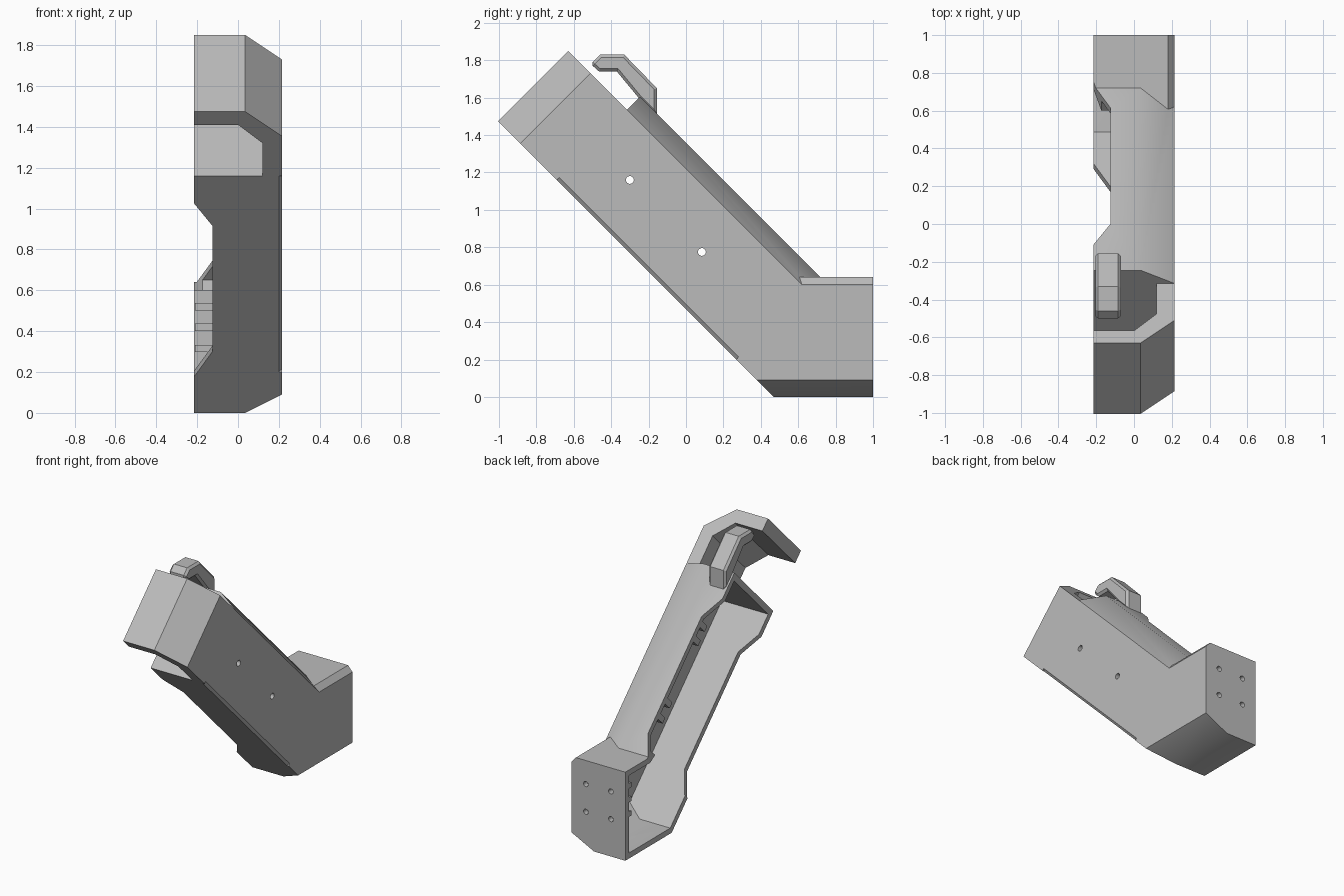
import bpy, bmesh, math
from mathutils import Vector

if "Cube" in bpy.data.objects:
    bpy.data.objects.remove(bpy.data.objects["Cube"])

grey = bpy.data.materials.new("plain grey")
grey.use_nodes = True
colour = (0.5, 0.5, 0.5, 1)
grey.diffuse_color = colour
grey.node_tree.nodes["Principled BSDF"].inputs["Base Color"].default_value = colour

HALF = 0.215


# Sloped frame of the arm: u = z - y runs up the arm, v = y + z across it
def sloped(x, u, v):
    return (x, (v - u) / 2, (u + v) / 2)


def along_u(x, v, u):
    return sloped(x, u, v)


def along_v(x, u, v):
    return sloped(x, u, v)


def along_x(y, z, x):
    return (x, y, z)


def along_y(x, z, y):
    return (x, y, z)


def prism(name, profile, lo, hi, place):
    """Extrude a flat profile from lo to hi in the given frame."""
    bm = bmesh.new()
    ends = [[bm.verts.new(place(a, b, c)) for a, b in profile] for c in (lo, hi)]
    n = len(profile)
    bm.faces.new(ends[0])
    bm.faces.new(ends[1])
    for i in range(n):
        j = (i + 1) % n
        bm.faces.new((ends[0][i], ends[0][j], ends[1][j], ends[1][i]))
    bmesh.ops.recalc_face_normals(bm, faces=bm.faces)
    mesh = bpy.data.meshes.new(name)
    bm.to_mesh(mesh)
    bm.free()
    mesh.materials.append(grey)
    ob = bpy.data.objects.new(name, mesh)
    bpy.context.collection.objects.link(ob)
    return ob


def rod(centre, radius, length, place):
    ring = [(centre[0] + radius * math.cos(k * math.tau / 16),
             centre[1] + radius * math.sin(k * math.tau / 16)) for k in range(16)]
    return prism("drill", ring, length[0], length[1], place)


def activate(ob):
    bpy.ops.object.select_all(action="DESELECT")
    ob.select_set(True)
    bpy.context.view_layer.objects.active = ob


def combine(ob, other, operation):
    """Apply a boolean and throw the second solid away."""
    mod = ob.modifiers.new("combine", "BOOLEAN")
    mod.operation = operation
    mod.solver = "EXACT"
    mod.object = other
    activate(ob)
    bpy.ops.object.modifier_apply(modifier=mod.name)
    bpy.data.objects.remove(other)
    return ob


def foot(name, side, section):
    """Solid bounded by a side outline and a front outline."""
    a = prism(name, side, -0.4, 0.4, along_x)
    return combine(a, prism("front_outline", section, -0.5, 1.5, along_y), "INTERSECT")


# Outer shell: sloped arm joined to the upright foot
shell = prism("half_shell", [(-HALF, 0.47), (0.2, 0.47), (HALF, 0.495), (HALF, 1.22),
                             (0.035, 1.36), (-HALF, 1.36)], -0.08, 1.85, along_u)
base = foot("foot", [(0.47, 0), (1, 0), (1, 0.64), (0.6, 0.64), (0.27, 0.2)],
            [(-HALF, 0), (0.035, 0), (HALF, 0.09), (HALF, 0.6), (0.18, 0.64), (-HALF, 0.64)])
combine(shell, base, "UNION")

# Hollow interior, open on the right side
cavity = prism("arm_cavity", [(-0.3, 0.527), (0.155, 0.527), (0.155, 1.2),
                              (0.02, 1.303), (-0.3, 1.303)], 0, 1.79, along_u)
combine(shell, cavity, "DIFFERENCE")
cavity = foot("foot_cavity", [(0.487, 0.04), (0.96, 0.04), (0.96, 0.6), (0.6, 0.6), (0.25, 0.277)],
              [(-0.3, 0.04), (0.03, 0.04), (0.155, 0.105), (0.155, 0.6), (-0.3, 0.6)])
combine(shell, cavity, "DIFFERENCE")

# Long notch along the open edge
notch = prism("notch", [(-0.305, 1.8), (-0.125, 1.36), (-0.125, 0.13), (-0.305, -0.36)],
              0.3, 1.6, along_v)
combine(shell, notch, "DIFFERENCE")

# Screw holes in the side wall and the back wall
for centre in ((-0.3, 1.16), (0.085, 0.775)):
    combine(shell, rod(centre, 0.021, (0.1, 0.3), along_x), "DIFFERENCE")
for x in (-0.1, 0.1):
    for z in (0.27, 0.47):
        combine(shell, rod((x, z), 0.019, (0.9, 1.1), along_y), "DIFFERENCE")

# Collar wrapped around the open top end
collar = prism("head_collar", [(-HALF, 2.48), (0.035, 2.48), (HALF, 2.24), (HALF, 1.85),
                               (0.12, 1.85), (0.12, 2.17), (0, 2.35), (-HALF, 2.35)],
               0.47, 1.22, along_v)

# Hook above the opening
hook = prism("hook", [(-0.51, 1.78), (-0.46, 1.83), (-0.33, 1.83), (-0.155, 1.65),
                      (-0.155, 1.5), (-0.25, 1.595), (-0.37, 1.74), (-0.465, 1.74)],
             -0.205, -0.07, along_x)
bevel = hook.modifiers.new("soft_edges", "BEVEL")
bevel.width = 0.015
bevel.segments = 1
bevel.limit_method = "ANGLE"
bevel.angle_limit = math.radians(60)

# Small clips under the back of the arm, and ribs inside the back wall
for u in (0.34, 0.5, 1.15, 1.3):
    prism("clip", [(-0.125, u - 0.03), (-0.06, u - 0.03), (-0.06, u + 0.03), (-0.125, u + 0.03)],
          1.2, 1.31, along_v)
for z in (0.315, 0.42, 0.52):
    prism("rib", [(0.925, z - 0.018), (0.965, z - 0.018), (0.965, z + 0.018), (0.925, z + 0.018)],
          -HALF + 0.005, 0.1, along_x)

# Soft shading over the shallow chamfers only
activate(shell)
bpy.ops.object.shade_smooth_by_angle(angle=math.radians(32))
